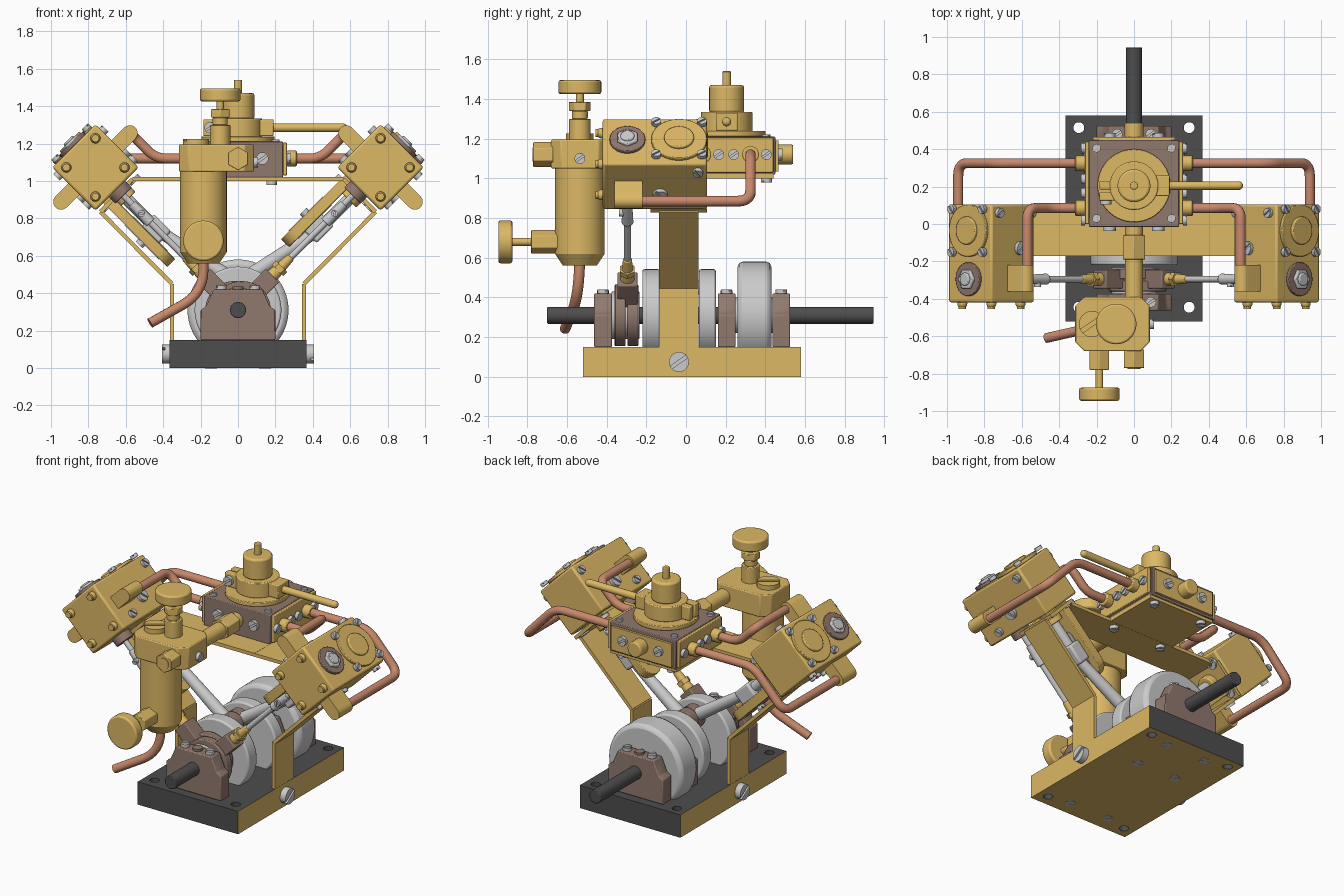
import bpy, bmesh
from math import pi, sin, cos, asin, radians
from mathutils import Vector as V, Matrix

if "Cube" in bpy.data.objects:
    bpy.data.objects.remove(bpy.data.objects["Cube"])

def mat(name, c):
    m = bpy.data.materials.new(name)
    m.diffuse_color = (*c, 1)
    m.use_nodes = True
    m.node_tree.nodes["Principled BSDF"].inputs["Base Color"].default_value = m.diffuse_color
    return m
BRASS, COPPER = mat("brass", (.72, .48, .13)), mat("copper", (.58, .25, .15))
BROWN, DARK, STEEL = mat("bronze", (.28, .19, .155)), mat("dark", (.075, .075, .075)), None
I = Matrix()

def finish(name, bm, m, M=I, bev=0):
    bmesh.ops.recalc_face_normals(bm, faces=bm.faces)
    me = bpy.data.meshes.new(name)
    bm.to_mesh(me); bm.free()
    o = bpy.data.objects.new(name, me)
    o.matrix_world = M
    bpy.context.collection.objects.link(o)
    if m: me.materials.append(m)
    if bev:
        b = o.modifiers.new("bevel", 'BEVEL')
        b.width, b.segments, b.limit_method = bev, 2, 'ANGLE'
    return o

def add_prism(bm, pts, vec):
    a = [bm.verts.new(p) for p in pts]
    b = [bm.verts.new(V(p) + V(vec)) for p in pts]
    bm.faces.new(a); bm.faces.new(b)
    for i in range(len(a)):
        j = (i + 1) % len(a)
        bm.faces.new((a[i], a[j], b[j], b[i]))

def prism(name, pts, vec, m, M=I, bev=0):
    bm = bmesh.new(); add_prism(bm, pts, vec)
    return finish(name, bm, m, M, bev)

def box(name, lo, hi, m, M=I, bev=0):
    (x, y, z), (X, Y, Z) = lo, hi
    return prism(name, [(x, y, z), (X, y, z), (X, Y, z), (x, Y, z)], (0, 0, Z - z), m, M, bev)

def cyl(name, p, q, r, m, M=I, bev=0, r2=None, seg=32):
    p, q = V(p), V(q)
    bm = bmesh.new()
    T = Matrix.Translation((p + q) / 2) @ (q - p).to_track_quat('Z', 'Y').to_matrix().to_4x4()
    bmesh.ops.create_cone(bm, cap_ends=True, segments=seg, radius1=r, radius2=r if r2 is None else r2,
                          depth=(q - p).length, matrix=T)
    return finish(name, bm, m, M, bev)

def ball(name, p, r, m, M=I):
    bm = bmesh.new()
    bmesh.ops.create_uvsphere(bm, u_segments=16, v_segments=10, radius=r, matrix=Matrix.Translation(p))
    return finish(name, bm, m, M)

def screw(name, p, n, r, M=I, h=.022, m=STEEL):
    """Slotted head: a base disc and two D-shaped halves."""
    bm = bmesh.new()
    bmesh.ops.create_cone(bm, cap_ends=True, segments=24, radius1=r, radius2=r, depth=h * .6,
                          matrix=Matrix.Translation((0, 0, h * .3)))
    a = asin(.16)
    for s in (1, -1):
        add_prism(bm, [(r * cos(t), s * r * sin(t), h * .6)
                       for t in (a + (pi - 2 * a) * k / 12 for k in range(13))], (0, 0, h * .4))
    T = Matrix.Translation(p) @ V(n).to_track_quat('Z', 'Y').to_matrix().to_4x4() @ Matrix.Rotation(.6, 4, 'Z')
    return finish(name, bm, m, M @ T)

def tube(name, pts, r=.027, f=.07):
    pts = [V(p) for p in pts]
    path = [pts[0]]
    for a, b, c in zip(pts, pts[1:], pts[2:]):
        s, e = b + (a - b).normalized() * f, b + (c - b).normalized() * f
        path += [s * (1 - t) ** 2 + b * 2 * t * (1 - t) + e * t * t for t in (k / 8 for k in range(9))]
    path.append(pts[-1])
    cu = bpy.data.curves.new(name, 'CURVE')
    cu.dimensions, cu.bevel_depth, cu.bevel_resolution, cu.use_fill_caps = '3D', r, 4, True
    sp = cu.splines.new('POLY'); sp.points.add(len(path) - 1)
    for q, p in zip(sp.points, path): q.co = (*p, 1)
    cu.materials.append(COPPER)
    bpy.context.collection.objects.link(bpy.data.objects.new(name, cu))

def stadium(a, b, r, n=10):
    """2D outline from a to b along the first axis, rounded at both ends."""
    return [(b + r * cos(t), r * sin(t)) for t in (-pi / 2 + pi * k / n for k in range(n + 1))] + \
           [(a + r * cos(t), r * sin(t)) for t in (pi / 2 + pi * k / n for k in range(n + 1))]

# base: dark plate with brass flanks and underside, corner holes
base = box("base", (-.365, -.52, 0), (.365, .58, .15), DARK)
base.data.materials.append(BRASS)
for f in base.data.polygons:
    if abs(f.normal.x) > .5 or f.normal.z < -.5: f.material_index = 1
for x in (-.295, .295):
    for y in (-.445, .515):
        c = cyl("hole_cutter", (x, y, -.1), (x, y, .3), .029, DARK)
        c.hide_render = True; c.hide_set(True)
        b = base.modifiers.new("hole", 'BOOLEAN'); b.operation, b.object = 'DIFFERENCE', c

# crankshaft, bearings, discs, flywheel
Z = .31
def ring(name, y0, y1, r, m, bev=.01, dx=0, dz=0, seg=64):
    return cyl(name, (dx, y0, Z + dz), (dx, y1, Z + dz), r, m, bev=bev, seg=seg)
ring("shaft_front", -.7, -.13, .043, DARK, .005)
ring("shaft_rear", .06, .945, .043, DARK, .005)
ring("crank_disc_front", -.22, -.13, .232, STEEL)
ring("crank_disc_rear", .065, .15, .232, STEEL)
ring("flywheel", .26, .43, .27, STEEL, .025)
ring("flywheel_hub", .22, .47, .09, STEEL)
ring("crank_pin", -.14, .07, .035, STEEL, 0, dz=.14)
for i, y in enumerate((-.36, -.295)):
    ring("eccentric_strap", y, y + .055, .155, BROWN, .006, dx=.02 - .04 * i)
ring("eccentric_flange", -.375, -.235, .12, STEEL, .005)
for y0, y1 in ((-.463, -.373), (.16, .25), (.435, .525)):
    prof = [(-.2, .15), (.2, .15), (.2, .31), (.17, .33), (.13, .42), (-.13, .42), (-.17, .33), (-.2, .31)]
    prism("bearing", [(x, y0, z) for x, z in prof], (0, y1 - y0, 0), BROWN, bev=.006)
    ym = (y0 + y1) / 2
    cyl("oil_cup", (0, ym, .41), (0, ym, .435), .03, BROWN)
    for x in (-.09, .09):
        screw("bearing_screw", (x, ym, .418), (0, 0, 1), .028)
        screw("base_screw", (x * 1.6, ym, .004), (0, 0, -1), .032, h=.006)

# strap frame: uprights, cylinder seats and crossbar in one bent strip
half = [(.353, .01), (.353, .45), (.735, .835), (.565, 1.01)]
path = half + [(-x, z) for x, z in reversed(half)]
for i, ((x0, z0), (x1, z1)) in enumerate(zip(path, path[1:])):
    d = V((x1 - x0, z1 - z0)).normalized() * .011
    wide = i in (2, 4)
    y0, y1 = (-.18, .105) if wide else (-.17, .07) if i == 3 else (-.135, .062)
    prism("frame_strap", [(x0 - d.y, y0, z0 + d.x), (x1 - d.y, y0, z1 + d.x),
                          (x1 + d.y, y0, z1 - d.x), (x0 + d.y, y0, z0 - d.x)], (0, y1 - y0, 0), BRASS)
for s in (-1, 1):
    screw("frame_bolt", (s * .365, -.035, .075), (s, 0, 0), .05, h=.04)

# two cylinder units, built along local x and turned 45 degrees each way
for side, ang in (("right", -45), ("left", -135)):
    M = Matrix.Translation((0, 0, Z)) @ Matrix.Rotation(radians(ang), 4, 'Y')
    U, H = 1.078, .163
    n = side + "_"
    box(n + "cylinder_block", (U - H, -.42, -H), (U + H, .105, H), BRASS, M, .012)
    # steam ports with rounded ends
    prism(n + "port", [(U + b, -.36, a) for a, b in stadium(-.26, .26, .042)], (0, .14, 0), BRASS, M)
    # end cap, valve plug
    E = U + H
    cyl(n + "cap_flange", (E, -.035, 0), (E + .02, -.035, 0), .14, BRASS, M, .004, seg=48)
    cyl(n + "cap_boss", (E, -.035, 0), (E + .035, -.035, 0), .075, BRASS, M, .006)
    cyl(n + "valve_washer", (E, -.295, 0), (E + .02, -.295, 0), .09, BROWN, M, .004)
    cyl(n + "valve_nut", (E, -.295, 0), (E + .035, -.295, 0), .058, STEEL, M, .006, seg=6)
    cyl(n + "valve_tip", (E, -.295, 0), (E + .045, -.295, 0), .035, STEEL, M, .006)
    for a in (-.1, .1):
        for b in (-.1, .1):
            screw(n + "cap_screw", (E + .01, -.035 + a * 1.15, b * 1.15), (1, 0, 0), .024, M)
            ball(n + "front_dome_nut", (U + a * 1.1, -.425, b * 1.1), .027, BRASS, M)
            cyl(n + "front_stud", (U + a * 1.1, -.455, b * 1.1), (U + a * 1.1, -.42, b * 1.1), .02, BRASS, M)
        screw(n + "side_screw", (U - .05, -.13, a * H / .1), (0, 0, a), .037, M)
        screw(n + "side_screw", (U - .11, -.29, a * H / .1), (0, 0, a), .025, M)
        screw(n + "side_screw", (U + .11, .06, a * H / .1), (0, 0, a), .025, M)
        screw(n + "seat_screw", (U - H - .02, .06, a), (-1, 0, 0), .035, M)
    # crosshead guide plate with slot, piston rod, connecting rod
    B = U - H
    guide = [(u, y - .035, .045) for u, y in stadium(.51, B, .08)]
    prism(n + "crosshead_guide", guide, (0, 0, .06), BRASS, M, .004)
    prism(n + "guide_slot", [(u, y - .035, .04) for u, y in stadium(.52, .72, .03)], (0, 0, .068), STEEL, M)
    screw(n + "guide_screw", (.62, -.035, .105), (0, 0, 1), .025, M)
    cyl(n + "piston_gland", (B - .08, -.035, 0), (B, -.035, 0), .06, BRASS, M, .006)
    cyl(n + "piston_rod", (.6, -.035, 0), (B, -.035, 0), .032, STEEL, M)
    box(n + "crosshead", (.55, -.085, -.045), (.68, .015, .05), STEEL, M, .012)
    pin = M.inverted() @ V((0, -.07 if side == "left" else 0, Z + .14))
    cyl(n + "connecting_rod", (.6, -.035, 0), pin, .032, STEEL, M, r2=.042)
    cyl(n + "big_end", pin - V((0, .032, 0)), pin + V((0, .032, 0)), .075, BROWN, M, .006)
    # valve rod, gland, clevis and eccentric arm
    y = -.295
    cyl(n + "valve_gland", (B - .05, y, 0), (B, y, 0), .062, BROWN, M, .006)
    cyl(n + "valve_rod", (.34, y, 0), (B, y, 0), .017, STEEL, M)
    cyl(n + "valve_joint", (.66, y, 0), (.8, y, 0), .03, STEEL, M, .005, r2=.024)
    screw(n + "joint_screw", (.73, y - .02, 0), (0, -1, 0), .018, M)
    cyl(n + "clevis", (.25, y, 0), (.4, y, 0), .036, BRASS, M, .005, r2=.022)
    cyl(n + "clevis_nut", (.3, y, 0), (.33, y, 0), .042, BRASS, M, seg=6)
    box(n + "eccentric_arm", (.1, y - .05, -.05), (.26, y + .05, .05), BROWN, M, .006)

# copper steam pipes and the unions on the chest
for s in (-1, 1):
    tube("outer_pipe", [(s * .94, -.23, .885), (s * .94, .325, .885), (s * .72, .325, 1.12), (s * .27, .325, 1.12)])
    tube("inner_pipe", [(s * .57, -.23, 1.25), (s * .57, .085, 1.25), (s * .44, .085, 1.12), (s * .27, .085, 1.12)], f=.06)
    box("chest_side_plate", (min(s * .24, s * .262), 0, 1.03), (max(s * .24, s * .262), .44, 1.205), BRASS, bev=.004)
    for y in (.085, .325):
        cyl("pipe_union", (s * .26, y, 1.12), (s * .315, y, 1.12), .042, BRASS, bev=.006)
    for y in (.02, .165, .24, .405):
        screw("chest_side_screw", (s * .262, y, 1.12), (s, 0, 0), .027)
    for y in (.03, .405):
        screw("chest_top_screw", (s * .2, y, 1.21), (0, 0, 1), .022, h=.012)
        screw("chest_bottom_screw", (s * .18, y, 1.0), (0, 0, -1), .028)

# steam chest: bronze top and front over brass
box("steam_chest", (-.24, -.015, 1.02), (.24, .45, 1.21), BROWN, bev=.004)
box("chest_plate", (-.24, -.17, 1.0), (.24, .44, 1.022), BRASS)
box("chest_back_plate", (-.22, .45, 1.035), (.22, .465, 1.19), BRASS)
cyl("chest_back_cap", (0, .46, 1.12), (0, .54, 1.12), .05, BRASS, bev=.008)
for x in (-.13, .13):
    screw("chest_screw", (x, -.015, 1.12), (0, -1, 0), .033)
    screw("chest_screw", (x, .465, 1.12), (0, 1, 0), .03)

# regulator valve and lever
c = (0, .205)
cyl("valve_flange", (*c, 1.21), (*c, 1.238), .195, BRASS, bev=.004, seg=64)
cyl("lever_hub", (*c, 1.235), (*c, 1.335), .13, BRASS, bev=.006, seg=48)
box("lever_socket", (.09, .15, 1.24), (.19, .26, 1.33), BRASS, bev=.006)
for y in (.125, .185):
    box("hub_clamp", (-.185, y, 1.24), (-.08, y + .045, 1.33), BRASS, bev=.006)
screw("clamp_screw", (-.15, .125, 1.285), (0, -1, 0), .03)
cyl("lever", (.18, .205, 1.285), (.56, .205, 1.285), .023, BRASS)
ball("lever_end", (.56, .205, 1.285), .023, BRASS)
cyl("valve_bonnet", (*c, 1.33), (*c, 1.47), .088, BRASS, bev=.012)
cyl("valve_tip", (*c, 1.46), (*c, 1.54), .022, BRASS, bev=.005)

# lubricator with regulating knobs
L = (-.185, -.535)
cyl("oil_tank", (*L, .62), (*L, 1.08), .125, BRASS, seg=48)
cyl("oil_tank_bottom", (*L, .56), (*L, .62), .085, BRASS, r2=.125, seg=48)
oct_ = [(-.315, -.63), (-.265, -.68), (.035, -.68), (.085, -.63), (.085, -.44), (.035, -.39), (-.265, -.39), (-.315, -.44)]
prism("oil_head", [(x, y, 1.05) for x, y in oct_], (0, 0, .145), BRASS, bev=.006)
screw("filler_plug", (-.225, -.535, 1.195), (0, 0, 1), .07, h=.03, m=BRASS)
screw("head_screw", (.085, -.535, 1.1), (1, 0, 0), .027)
k = (-.095, -.535)
for z0, z1, r, g in ((1.19, 1.3, .054, 32), (1.3, 1.34, .04, 32), (1.34, 1.385, .056, 6), (1.38, 1.43, .02, 20)):
    cyl("needle_stem", (*k, z0), (*k, z1), r, BRASS, seg=g, bev=.004)
cyl("needle_knob", (*k, 1.425), (*k, 1.495), .108, BRASS, bev=.01, seg=48)
cyl("front_union", (0, -.77, 1.12), (0, -.67, 1.12), .063, BRASS, seg=6, bev=.004)
cyl("front_union_bore", (0, -.774, 1.12), (0, -.7, 1.12), .035, BRASS)
cyl("oil_link", (0, -.4, 1.12), (0, -.01, 1.12), .048, BRASS)
cyl("oil_link_nut", (0, -.19, 1.12), (0, -.06, 1.12), .068, BRASS, seg=6, bev=.004)
cyl("drain_body", (-.185, -.78, .68), (-.185, -.6, .68), .06, BRASS, seg=6, bev=.004)
cyl("drain_stem", (-.185, -.88, .68), (-.185, -.77, .68), .02, BRASS)
cyl("drain_knob", (-.185, -.945, .68), (-.185, -.875, .68), .108, BRASS, bev=.01, seg=48)
tube("drain_pipe", [(-.185, -.535, .58), (-.185, -.545, .4), (-.47, -.61, .24)], f=.13)

# smooth round surfaces, keep edges sharp
for o in bpy.context.scene.objects:
    if o.type == 'MESH' and not o.hide_render:
        o.select_set(True)
        bpy.context.view_layer.objects.active = o
bpy.ops.object.shade_smooth_by_angle(angle=radians(35))
